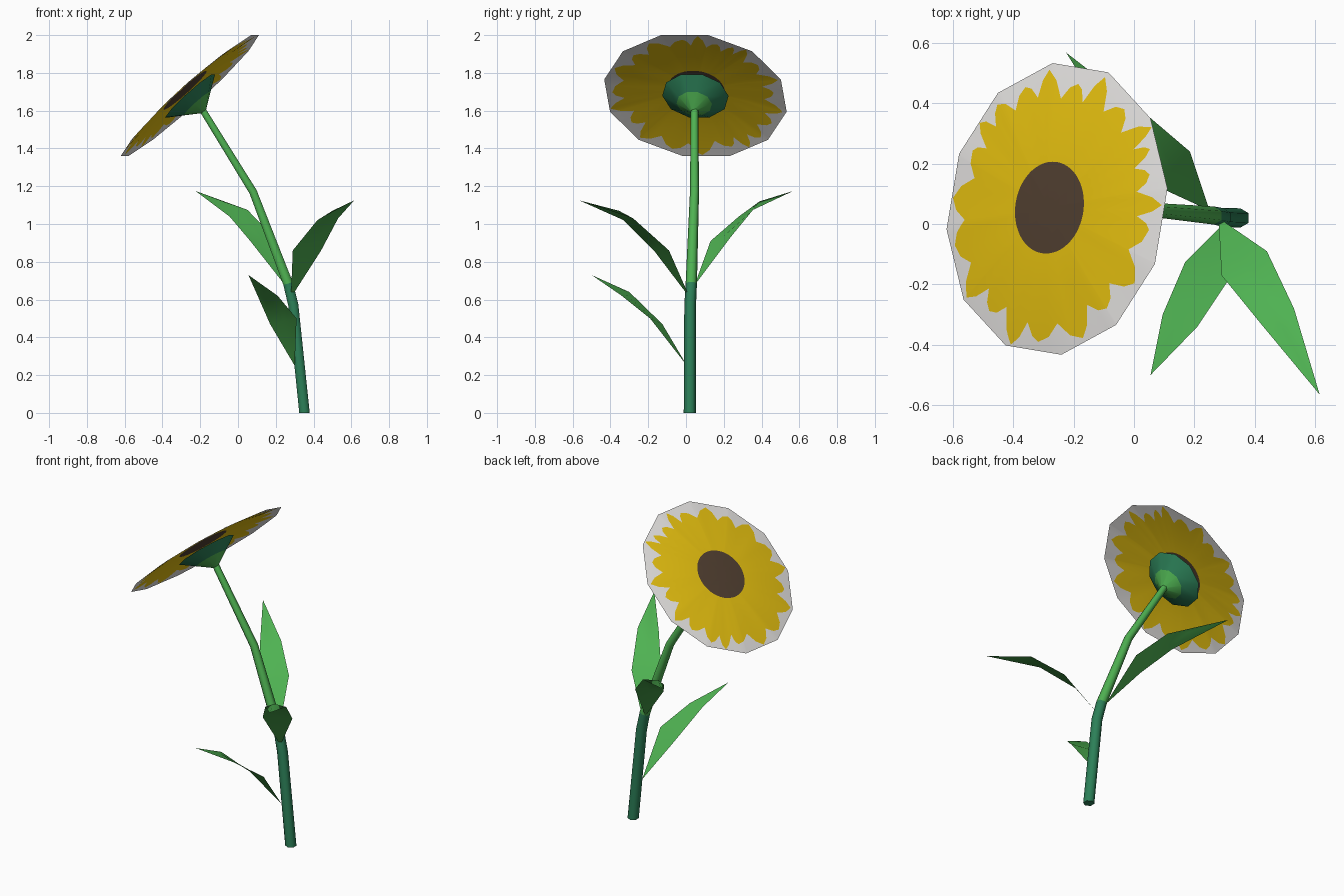
import bpy, bmesh, math
from mathutils import Vector

if "Cube" in bpy.data.objects:
    bpy.data.objects.remove(bpy.data.objects["Cube"])


def material(name, rgb):
    m = bpy.data.materials.new(name)
    lin = [((c / 255 + 0.055) / 1.055) ** 2.4 if c > 10 else c / 3294 for c in rgb]
    m.diffuse_color = (*lin, 1)
    m.use_nodes = True
    m.node_tree.nodes["Principled BSDF"].inputs["Base Color"].default_value = m.diffuse_color
    return m


yellow = material("petal yellow", (234, 196, 16))
white = material("petal edge white", (240, 238, 236))
brown = material("seed brown", (82, 64, 49))
green = material("leaf green", (79, 178, 82))
teal = material("dark stem green", (44, 128, 88))


def finish(name, bm, mats, smooth=False):
    me = bpy.data.meshes.new(name)
    bm.to_mesh(me)
    bm.free()
    for m in mats:
        me.materials.append(m)
    for p in me.polygons:
        p.use_smooth = smooth
    ob = bpy.data.objects.new(name, me)
    bpy.context.collection.objects.link(ob)
    return ob


def skin(bm, lower, upper, mat=0):
    n = len(lower)
    for i in range(n):
        j = (i + 1) % n
        bm.faces.new((lower[i], lower[j], upper[j], upper[i])).material_index = mat


def cap(bm, ring, mat=0):
    f = bm.faces.new(ring)
    f.material_index = mat
    for e in f.edges:
        e.smooth = False


# Frame of the tilted flower head
centre = Vector((-0.255, 0.05, 1.68))
A = Vector((0.728, -0.121, 0.675)).normalized()
B = Vector((0.164, 0.986, 0.0)).normalized()
N = A.cross(B).normalized()


def head_point(deg, r, h=0.0):
    t = math.radians(deg)
    return centre + A * (r * math.cos(t)) + B * (r * math.sin(t)) + N * h


def rim_radius(deg):
    # twelve-sided outline
    return 0.474 / math.cos(math.radians((deg + 15) % 30 - 15))


def dome_point(deg, r):
    # gently domed disc whose edge lies in the head plane
    return head_point(deg, r, 0.042 * (1 - (r / rim_radius(deg)) ** 2))


# Flower disc: brown centre, yellow ragged petals, pale rim
tips = [(-168, .457), (-145, .475), (-131, .43), (-113, .48), (-98, .445),
        (-73, .46), (-55, .425), (-37, .45), (-13, .43), (-2, .468),
        (12, .425), (23, .446), (31, .48), (47, .43), (65, .472), (78, .42), (96, .47),
        (110, .442), (127, .456), (139, .475), (150, .434), (172, .468)]
tips = [(a + 10.5, r) for a, r in tips]
star = []
for (a0, r0), (a1, r1) in zip(tips, tips[1:] + [(tips[0][0] + 360, tips[0][1])]):
    low, d = 0.87 * min(r0, r1), a1 - a0
    star += [(a0, r0), (a0 + d * .25, r0 * .5 + low * .5 + .012), (a0 + d * .5, low),
             (a0 + d * .75, r1 * .5 + low * .5 + .012)]
star.append((star[0][0] + 360, star[0][1]))
ring = []
for (a0, r0), (a1, r1) in zip(star, star[1:]):
    ring.append((a0, r0))
    for k in range(-12, 18):
        c = 15 + 30 * k
        if a0 + 0.01 < c < a1 - 0.01:
            ring.append((c, r0 + (r1 - r0) * (c - a0) / (a1 - a0)))

bm = bmesh.new()
hub = bm.verts.new(dome_point(0, 0))
seed = [bm.verts.new(dome_point(a, 0.153)) for a, r in ring]
mid = [bm.verts.new(dome_point(a, 0.28)) for a, r in ring]
petal = [bm.verts.new(dome_point(a, min(r, rim_radius(a) * 0.993))) for a, r in ring]
rim = [bm.verts.new(dome_point(a, rim_radius(a))) for a, r in ring]
for i in range(len(seed)):
    bm.faces.new((hub, seed[i], seed[(i + 1) % len(seed)])).material_index = 2
skin(bm, seed, mid, 0)
skin(bm, mid, petal, 0)
skin(bm, petal, rim, 1)
bmesh.ops.recalc_face_normals(bm, faces=bm.faces)
if sum(f.normal.dot(N) for f in bm.faces) < 0:
    bmesh.ops.reverse_faces(bm, faces=bm.faces)
finish("flower_disc", bm, [yellow, white, brown], True)

# Calyx: cone behind the disc, lighter towards the stem
bm = bmesh.new()
rows = [[bm.verts.new(head_point(36 * i + 18, r, h)) for i in range(10)]
        for r, h in ((0.178, -0.002), (0.095, -0.058), (0.015, -0.113))]
skin(bm, rows[1], rows[0], 0)
skin(bm, rows[2], rows[1], 1)
cap(bm, rows[2][::-1], 1)
finish("calyx", bm, [teal, green], True)

# Stem: bent six-sided tube, dark below and light above
path = [((.352, .02, 0), .032), ((.293, .022, .57), .031), ((.265, .028, .685), .03),
        ((.08, .045, 1.17), .024), ((-.185, .045, 1.6), .02)]
pts = [Vector(p) for p, r in path]
bm = bmesh.new()
rows = []
for i, (p, r) in enumerate(path):
    if i == 0:
        t = Vector((0, 0, 1))
    else:
        t = (pts[i] - pts[i - 1]).normalized()
        if i + 1 < len(pts):
            t = (t + (pts[i + 1] - pts[i]).normalized()).normalized()
    v = Vector((0, 1, 0))
    u = v.cross(t).normalized()
    rows.append([bm.verts.new(pts[i] + u * r * math.cos((k + .5) * math.pi / 3)
                              + v * r * math.sin((k + .5) * math.pi / 3)) for k in range(6)])
for i in range(4):
    skin(bm, rows[i], rows[i + 1], 0 if i < 2 else 1)
cap(bm, rows[0][::-1])
cap(bm, rows[-1], 1)
finish("stem", bm, [teal, green], True)


# Leaves: base, two pairs of edge points, raised midrib point, tip
def leaf(name, base, l1, r1, l2, r2, rib, tip):
    bm = bmesh.new()
    P = [Vector(p) for p in (base, l1, r1, l2, r2, rib, tip)]
    b, a1, c1, a2, c2, m2, t = [bm.verts.new(p) for p in P]
    m1 = bm.verts.new((P[1] + P[2]) / 2)
    for f in ((b, m1, a1), (b, c1, m1), (a1, m1, m2, a2), (m1, c1, c2, m2),
              (a2, m2, t), (m2, c2, t)):
        bm.faces.new(f)
    bmesh.ops.recalc_face_normals(bm, faces=bm.faces)
    if sum(f.normal.z for f in bm.faces) < 0:
        bmesh.ops.reverse_faces(bm, faces=bm.faces)
    finish(name, bm, [green], True)


leaf("leaf_low", (.30, .005, .25), (.17, -.125, .47), (.31, -.19, .50),
     (.095, -.30, .64), (.21, -.34, .62), (.13, -.35, .655), (.055, -.50, .73))
leaf("leaf_front", (.28, .02, .61), (.29, -.17, .86), (.44, -.09, .86),
     (.42, -.33, 1.02), (.53, -.28, 1.03), (.50, -.355, 1.07), (.615, -.565, 1.125))
leaf("leaf_back", (.25, .045, .675), (.065, .13, .91), (.185, .24, .935),
     (-.045, .28, 1.04), (.05, .355, 1.075), (-.08, .39, 1.12), (-.225, .568, 1.175))
